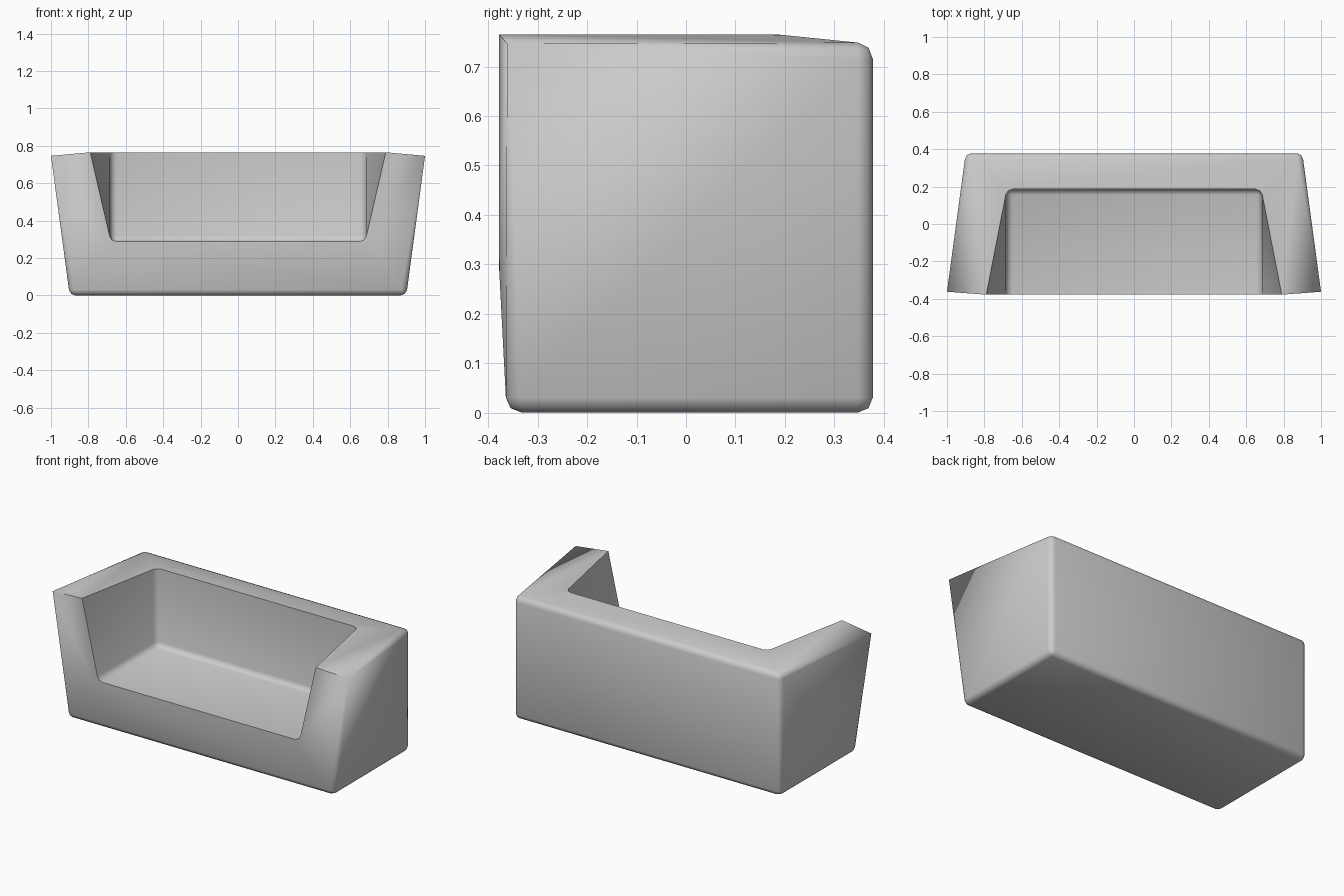
import bpy, bmesh, math
from mathutils import Vector

if "Cube" in bpy.data.objects:
    bpy.data.objects.remove(bpy.data.objects["Cube"])

bm = bmesh.new()
v = {}

# Corner points for both halves: outer shell (o) and seat recess (i)
# names: f/b = front/back, l/h = low/high
half = {
    "o_fl": (0.9, -0.363, 0.0), "o_bl": (0.9, 0.378, 0.0),
    "o_bh": (0.9, 0.378, 0.746), "o_fh": (1.0, -0.362, 0.746),
    "i_fl": (0.68, -0.378, 0.288), "i_bl": (0.68, 0.186, 0.288),
    "i_bh": (0.68, 0.186, 0.765), "i_fh": (0.79, -0.378, 0.765),
}
for name, (x, y, z) in half.items():
    for s in (-1, 1):
        v[name, s] = bm.verts.new((s * x, y, z))


def span(a, b):
    """Face running across from the left half to the right half."""
    bm.faces.new((v[a, -1], v[a, 1], v[b, 1], v[b, -1]))


# Front, bottom, back, top of backrest, backrest front, seat
for a, b in (("o_fl", "i_fl"), ("o_fl", "o_bl"), ("o_bl", "o_bh"),
             ("o_bh", "i_bh"), ("i_bh", "i_bl"), ("i_bl", "i_fl")):
    span(a, b)

# Arms: outer side, inner side, front, top
for s in (-1, 1):
    for names in (("o_fl", "o_bl", "o_bh", "o_fh"), ("i_fl", "i_bl", "i_bh", "i_fh"),
                  ("o_fl", "o_fh", "i_fh", "i_fl"), ("o_fh", "o_bh", "i_bh", "i_fh")):
        bm.faces.new([v[n, s] for n in names])
bmesh.ops.recalc_face_normals(bm, faces=bm.faces[:])

# Round the shell edges and the inside creases, keep the recess rim crisp
pairs = []
for s in (-1, 1):
    for a, b in (("o_fl", "o_bl"), ("o_bl", "o_bh"), ("o_bh", "o_fh"),
                 ("o_fl", "o_fh"), ("i_fl", "i_bl"), ("i_bl", "i_bh")):
        pairs.append((v[a, s], v[b, s]))
for n in ("o_fl", "o_bl", "o_bh", "i_bl"):
    pairs.append((v[n, -1], v[n, 1]))
edges = [bm.edges.get(p) for p in pairs]
bmesh.ops.bevel(bm, geom=edges, offset=0.03, segments=2, profile=0.5,
                affect='EDGES', clamp_overlap=True)

# Taper the rounding to a point at the flared front tips of the arms
for s in (-1, 1):
    tip = Vector((s * 1.0, -0.362, 0.746))
    for vert in bm.verts:
        if (vert.co - tip).length < 0.08:
            vert.co = tip
bmesh.ops.remove_doubles(bm, verts=bm.verts[:], dist=0.0005)
bmesh.ops.recalc_face_normals(bm, faces=bm.faces[:])

mesh = bpy.data.meshes.new("sofa_body")
bm.to_mesh(mesh)
bm.free()
sofa = bpy.data.objects.new("sofa_body", mesh)
bpy.context.collection.objects.link(sofa)
bpy.context.view_layer.objects.active = sofa
sofa.select_set(True)
bpy.ops.object.shade_smooth_by_angle(angle=math.radians(60))
